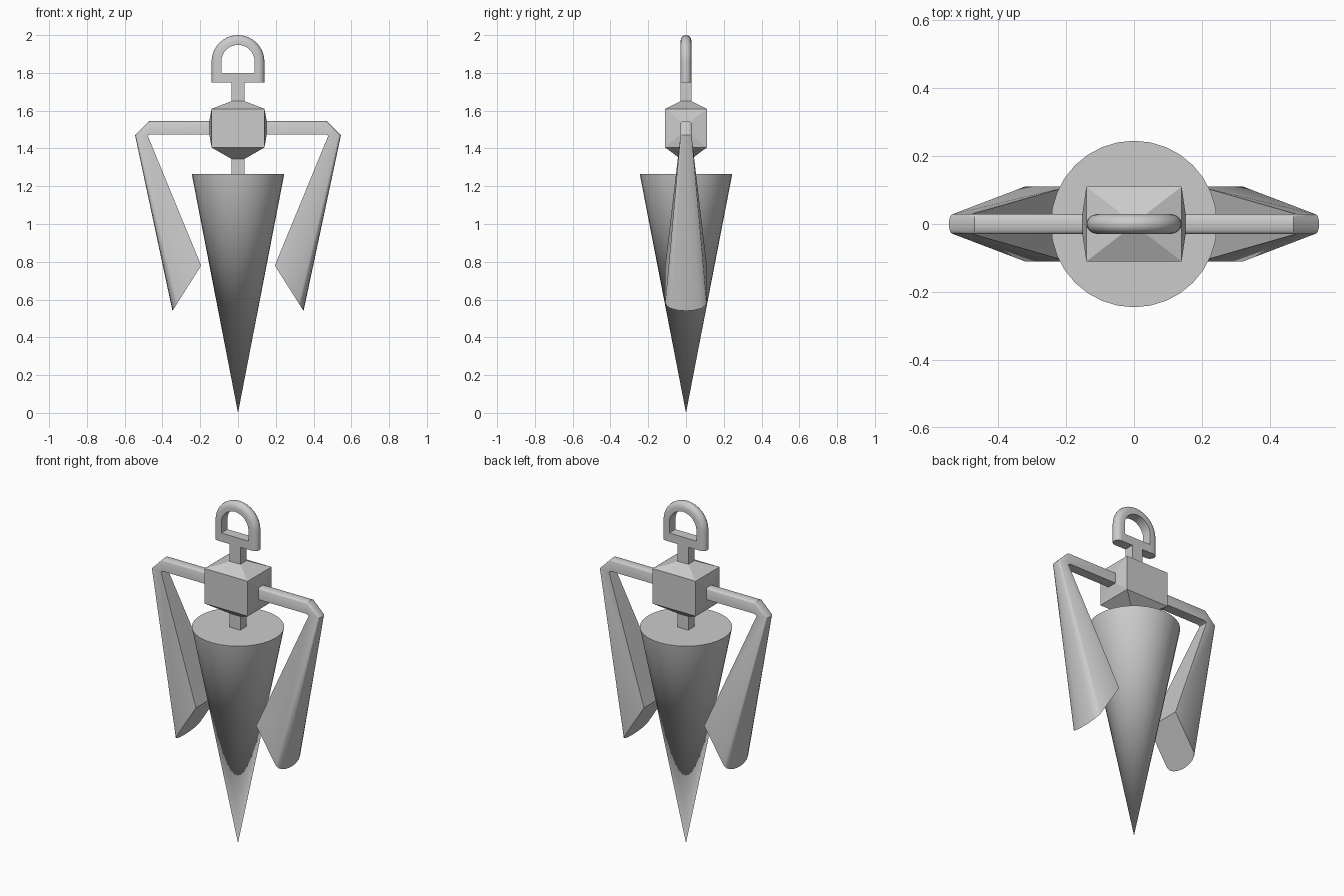
import bpy, bmesh, math
from mathutils import Vector

if "Cube" in bpy.data.objects:
    bpy.data.objects.remove(bpy.data.objects["Cube"])

T = 0.029  # half thickness of all rods


def finish(name, bm, smooth=False):
    bmesh.ops.recalc_face_normals(bm, faces=bm.faces)
    me = bpy.data.meshes.new(name)
    bm.to_mesh(me)
    bm.free()
    ob = bpy.data.objects.new(name, me)
    bpy.context.collection.objects.link(ob)
    if smooth:
        bpy.ops.object.select_all(action='DESELECT')
        ob.select_set(True)
        bpy.context.view_layer.objects.active = ob
        bpy.ops.object.shade_smooth_by_angle(angle=math.radians(35))
    return ob


def box(name, sx, sy, z0, z1):
    bm = bmesh.new()
    bmesh.ops.create_cube(bm, size=1)
    for v in bm.verts:
        v.co = Vector((v.co.x * 2 * sx, v.co.y * 2 * sy, z0 + (v.co.z + 0.5) * (z1 - z0)))
    return finish(name, bm)


def sweep(name, stations, flat, arc=8):
    """D-shaped section: flat on the inside, rounded on the outside.
    Each station is (inner xz, outer xz, half width)."""
    section = [(0, -1)]
    for i in range(arc + 1):
        a = -math.pi / 2 + math.pi * i / arc
        section.append((flat + (1 - flat) * math.cos(a), math.sin(a)))
    section.append((0, 1))
    bm = bmesh.new()
    rings = []
    for p, q, w in stations:
        p, q = Vector(p), Vector(q)
        ring = []
        for u, v in section:
            c = p.lerp(q, u)
            ring.append(bm.verts.new((c.x, v * w, c.y)))
        rings.append(ring)
    n = len(section)
    for a, b in zip(rings, rings[1:]):
        for i in range(n):
            j = (i + 1) % n
            bm.faces.new((a[i], a[j], b[j], b[i]))
    bm.faces.new(rings[0])
    bm.faces.new(rings[-1])
    return finish(name, bm, True)


# Pointed body
bm = bmesh.new()
bmesh.ops.create_cone(bm, cap_ends=True, segments=32, radius1=0, radius2=0.245, depth=1.265)
bmesh.ops.remove_doubles(bm, verts=bm.verts, dist=1e-5)
bmesh.ops.translate(bm, verts=bm.verts, vec=(0, 0, 1.265 / 2))
finish("cone_body", bm, True)

# Neck and upper stem
box("neck", 0.035, T, 1.26, 1.36)
box("ring_stem", 0.035, T, 1.64, 1.76)

# Hub: box with shallow tapers towards the rods
bm = bmesh.new()
for s in (-1, 1):
    for t in (-1, 1):
        for z in (1.405, 1.61):
            bm.verts.new((s * 0.14, t * 0.11, z))
        for z in (1.345, 1.65):
            bm.verts.new((s * 0.035, t * T, z))
        for z in (1.475, 1.545):
            bm.verts.new((s * 0.152, t * T, z))
bmesh.ops.convex_hull(bm, input=bm.verts)
bmesh.ops.dissolve_limit(bm, angle_limit=0.01, verts=bm.verts, edges=bm.edges)
finish("hub", bm)

# Hanging ring: two legs joined by a half circle, with a crossbar below
ri, ro, zc = 0.088, 0.14, 1.86
ring = [((ri, 1.75), (ro, 1.75), T)]
for i in range(17):
    c, s = math.cos(math.pi * i / 16), math.sin(math.pi * i / 16)
    ring.append(((ri * c, zc + ri * s), (ro * c, zc + ro * s), T))
ring.append(((-ri, 1.75), (-ro, 1.75), T))
sweep("hanging_ring", ring, 0.4)
box("ring_crossbar", 0.11, T, 1.75, 1.80)

# Arms bent at the elbow and widening into weights
for s, side in ((-1, "left"), (1, "right")):
    path = [((0.13, 1.475), (0.13, 1.545), T),
            ((0.465, 1.475), (0.47, 1.545), T),
            ((0.478, 1.468), (0.545, 1.47), T),
            ((0.195, 0.78), (0.347, 0.54), 0.11)]
    sweep(side + "_arm", [((s * p[0], p[1]), (s * q[0], q[1]), w) for p, q, w in path], 0.83)
